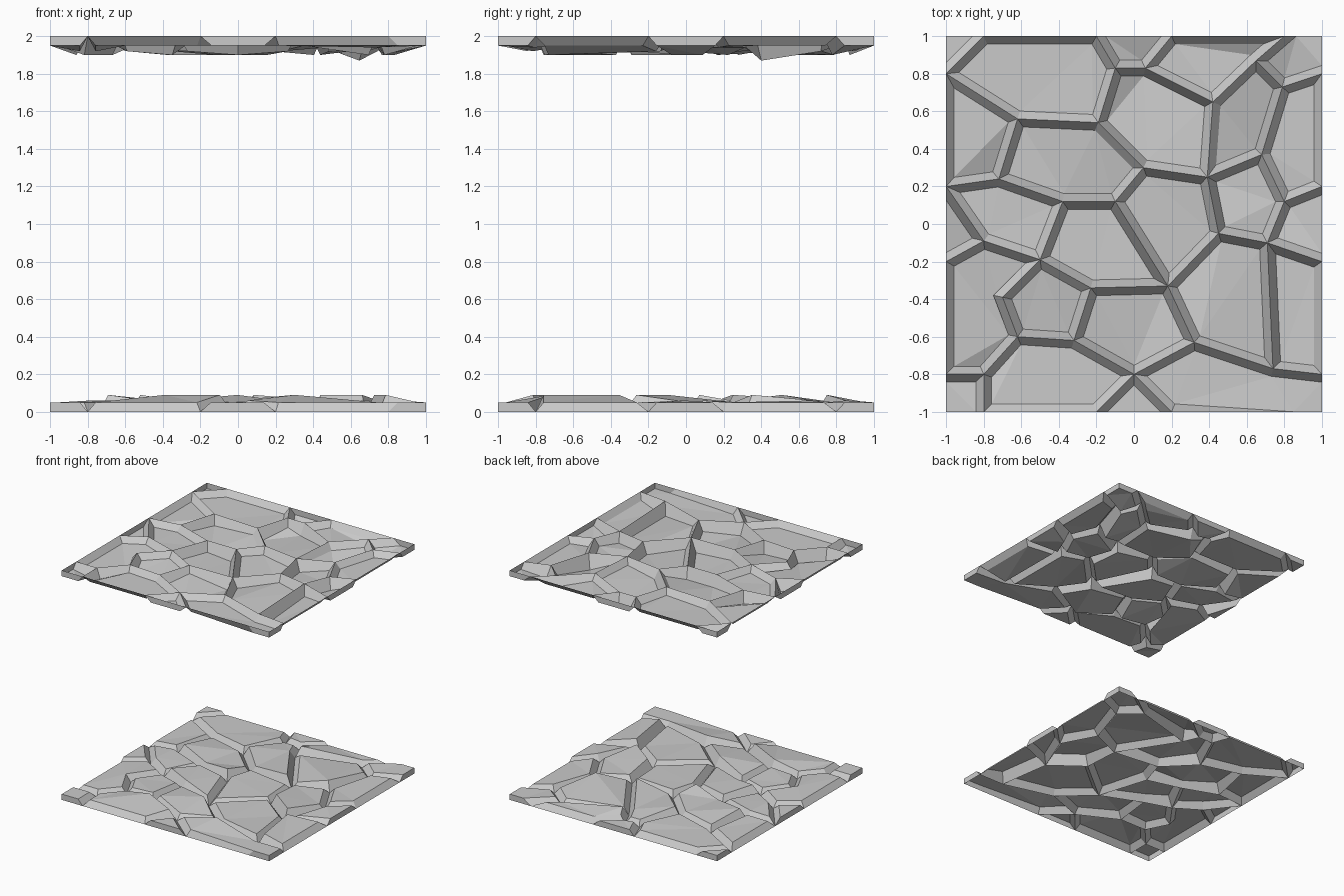
import bpy, bmesh, random
from mathutils import Vector

if "Cube" in bpy.data.objects:
    bpy.data.objects.remove(bpy.data.objects["Cube"])

# Border seam ends, shared by both slabs (counter-clockwise from front left)
S = [-1, -.8, -.2, .2, .8]
border = [(s, -1) for s in S] + [(1, s) for s in S] + [(-s, 1) for s in S] + [(-1, -s) for s in S]
BORDER = dict(zip("ABCDEFGHIJKLMNOPQRST", border))
WALLS = "TA AB CD EF FG HI JK KL MN OP PQ RS".split()   # border pieces cut off vertically

# Stones, as loops of seam points
CELLS = ("ABxT JKLfg QOP BCywvx CDy DEFG1zy TxvunoS SoR Ronlm RmaQ QabcNO NcdM MdefL "
         "eihgf ghtIJ tsHI s1GH irsth jkqri bjiedc amlkjb lnpqk nuvwp pwyzq qz1sr").split()
KEYS = "abcdefghijklmnopqrstuvwxyz1"

CEILING = [(-.62, .56), (-.19, .54), (-.1, .83), (.06, .83), (.42, .65), (.65, .87), (.79, .73),
           (.68, .37), (.39, .25), (.05, .30), (-.1, .12), (-.38, .12), (-.72, .24), (-.5, -.19),
           (-.8, -.09), (-.23, -.34), (.18, -.33), (.45, -.05), (.71, -.1), (.8, .12), (-.7, -.39),
           (-.62, -.6), (-.32, -.62), (-.8, -.8), (0, -.8), (.32, -.63), (.74, -.77)]
FLOOR = [(-.66, .6), (-.3, .5), (-.14, .84), (0, .84), (.06, .7), (.6, .85), (.78, .7),
         (.66, .32), (.38, .2), (-.05, .25), (-.12, .02), (-.42, .1), (-.74, .22), (-.58, -.2),
         (-.8, -.06), (-.34, -.28), (.02, -.43), (.4, -.12), (.68, -.33), (.82, .02), (-.74, -.42),
         (-.64, -.62), (-.38, -.62), (-.8, -.8), (-.03, -.8), (.3, -.68), (.75, -.8)]


def inset_corner(prev, p, nxt, w0, w1):
    """Corner point after sliding the two edges inward by w0 and w1."""
    d0, d1 = (p - prev).normalized(), (nxt - p).normalized()
    n0, n1 = Vector((-d0.y, d0.x)), Vector((-d1.y, d1.x))
    det = d0.x * d1.y - d0.y * d1.x
    if abs(det) < .15:
        return p + d1 * .05 if w0 != w1 else p + n0 * w0
    move = (d1 * w0 - d0 * w1) / det
    if w0 and w1 and move.length > .13:
        move *= .13 / move.length
    return p + move


def rock_slab(name, inner, base, sign, heights, peaks, seed):
    random.seed(seed)
    pts = {k: Vector(v) for k, v in {**BORDER, **dict(zip(KEYS, inner))}.items()}
    bm = bmesh.new()
    rim = {k: bm.verts.new((v.x, v.y, base)) for k, v in pts.items()}
    tops = []
    for cell in CELLS:
        n = len(cell)
        width = [0 if cell[i] + cell[(i + 1) % n] in WALLS else .042 for i in range(n)]
        ring = []
        for i, k in enumerate(cell):
            q = inset_corner(pts[cell[i - 1]], pts[k], pts[cell[(i + 1) % n]], width[i - 1], width[i])
            h = .05 if k.isupper() else peaks.get((cell, k), random.choice(heights))
            ring.append(bm.verts.new((q.x, q.y, base + sign * h)))
        # flanks of the stone, then its faceted top
        for i in range(n):
            j = (i + 1) % n
            bm.faces.new([rim[cell[i]], rim[cell[j]], ring[j], ring[i]])
        tops.append(bm.faces.new(ring))
    bmesh.ops.triangulate(bm, faces=tops)
    bmesh.ops.remove_doubles(bm, verts=bm.verts, dist=.0005)
    if sign < 0:
        bmesh.ops.reverse_faces(bm, faces=bm.faces)
    mesh = bpy.data.meshes.new(name)
    bm.to_mesh(mesh)
    bm.free()
    ob = bpy.data.objects.new(name, mesh)
    bpy.context.collection.objects.link(ob)
    return ob


rock_slab("rock_floor", FLOOR, 0, 1, [.05, .05, .06, .09], {}, 4)
rock_slab("rock_ceiling", CEILING, 2, -1, [.05, .06, .08, .1], {("eihgf", "h"): .13}, 7)
